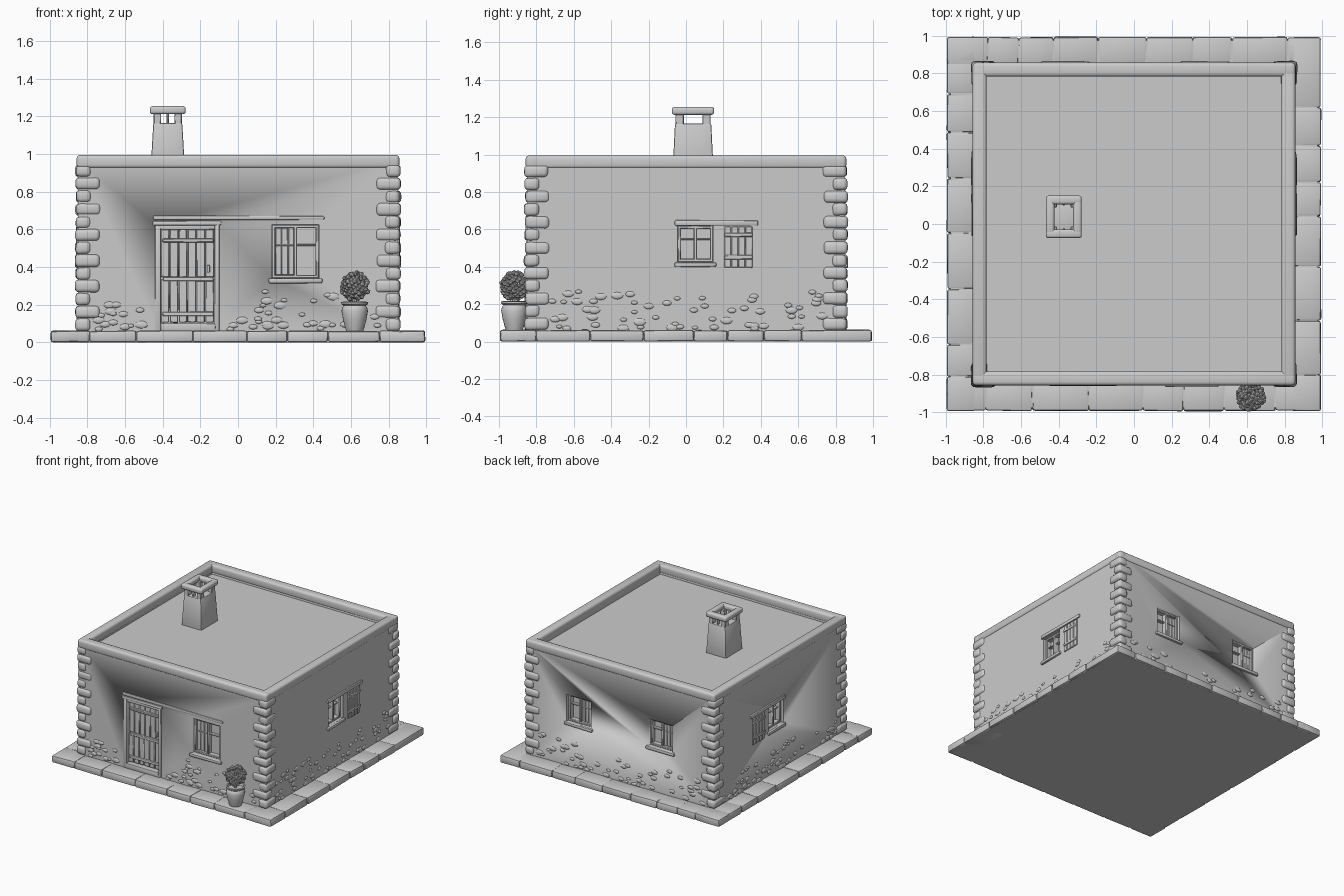
import bpy, bmesh, math, random
from mathutils import Vector, Matrix

if "Cube" in bpy.data.objects:
    bpy.data.objects.remove(bpy.data.objects["Cube"])

random.seed(4)
W = 0.85          # wall half width
Z0, ROOF, TOP = 0.06, 0.92, 0.995


def finish(name, bm, smooth=True):
    bmesh.ops.recalc_face_normals(bm, faces=bm.faces[:])
    me = bpy.data.meshes.new(name)
    bm.to_mesh(me)
    bm.free()
    ob = bpy.data.objects.new(name, me)
    bpy.context.collection.objects.link(ob)
    if smooth:
        bpy.ops.object.select_all(action='DESELECT')
        ob.select_set(True)
        bpy.context.view_layer.objects.active = ob
        bpy.ops.object.shade_smooth_by_angle(angle=math.radians(40))
    return ob


def boxes(name, items, bevel=0.0, seg=2, jitter=0.0):
    """One object from many (corner, corner) boxes."""
    bm = bmesh.new()
    for a, b in items:
        a, b = Vector(a), Vector(b)
        m = Matrix.Translation((a + b) / 2) @ Matrix.Diagonal([abs(v) for v in (b - a)] + [1])
        vs = bmesh.ops.create_cube(bm, size=1, matrix=m)['verts']
        for v in vs:
            v.co += Vector([random.uniform(-jitter, jitter) for _ in range(3)])
            v.co.z = max(v.co.z, 0)
        if bevel:
            es = list({e for v in vs for e in v.link_edges})
            off = min(bevel, 0.45 * min(abs(v) for v in (b - a)))
            bmesh.ops.bevel(bm, geom=es, offset=off, segments=seg, profile=0.5, affect='EDGES')
    return finish(name, bm)


def on_wall(side, u, d, z):
    """u along the wall, d outward from its face."""
    return {'front': (u, -W - d, z), 'back': (u, W + d, z),
            'right': (W + d, u, z), 'left': (-W - d, u, z)}[side]


def wbox(side, u0, u1, z0, z1, d0, d1):
    return on_wall(side, u0, d0, z0), on_wall(side, u1, d1, z1)


# Openings: side, u0, u1, z0, z1
windows = [('front', 0.18, 0.43, 0.34, 0.625),
           ('right', -0.045, 0.145, 0.425, 0.62), ('left', -0.045, 0.145, 0.425, 0.62),
           ('back', 0.265, 0.485, 0.42, 0.64), ('back', -0.475, -0.255, 0.42, 0.64)]
door = ('front', -0.44, -0.10, 0.10, 0.625)

# Walls with recessed openings and sunken roof
walls = boxes('walls', [((-W, -W, 0.03), (W, W, 0.97))])
cut = [wbox(*o, -0.06, 0.1) for o in windows + [door]]
cut.append(((-0.785, -0.785, ROOF), (0.785, 0.785, 1.2)))
cutter = boxes('wall_cutter', cut)
mod = walls.modifiers.new('openings', 'BOOLEAN')
mod.object, mod.solver = cutter, 'EXACT'
bpy.context.view_layer.objects.active = walls
bpy.ops.object.modifier_apply(modifier='openings')
bpy.data.objects.remove(cutter)

# Parapet coping
rim = []
for s in (-1, 1):
    rim.append(((-0.857, s * 0.857, 0.925), (0.857, s * 0.783, TOP)))
    rim.append(((s * 0.857, -0.857, 0.925), (s * 0.783, 0.857, TOP)))
boxes('parapet_coping', rim, 0.018, 3)

# Plinth: core slab and a border of worn stones
boxes('plinth', [((-0.975, -0.975, 0), (0.975, 0.975, 0.057))])
stones = []
for axis in (0, 1):
    for s in (-1, 1):
        p = -0.993
        while p < 0.99:
            q = p + random.uniform(0.16, 0.3)
            if q > 0.87:
                q = 0.993
            a, b = [p, s * 0.993, 0], [q, s * 0.84, 0.061]
            if axis:
                a[0], a[1], b[0], b[1] = a[1], a[0], b[1], b[0]
            stones.append((a, b))
            p = q
boxes('plinth_border_stones', stones, 0.012, 2, 0.003)

# Rounded corner quoins, long and short alternating
quoins = []
n = 13
h = (0.945 - Z0) / n
for sx in (-1, 1):
    for sy in (-1, 1):
        for i in range(n):
            lx, ly = (0.13, 0.08) if i % 2 else (0.08, 0.13)
            o = 0.862 + random.uniform(-0.003, 0.004)
            z = Z0 + i * h
            quoins.append(((sx * o, sy * o, z), (sx * (o - lx), sy * (o - ly), z + h)))
boxes('corner_quoins', quoins, 0.022, 3, 0.003)

# Exposed rubble at the foot of the walls
bm = bmesh.new()
for side in ('front', 'back', 'left', 'right'):
    for _ in range(60):
        u = random.uniform(-0.76, 0.76)
        z = Z0 + 0.01 + 0.2 * random.random() ** 1.6
        if side == 'front' and -0.49 < u < -0.05:
            continue
        r = random.uniform(0.016, 0.034)
        size = (0.008, r, r * 0.6) if side in ('left', 'right') else (r, 0.008, r * 0.6)
        m = Matrix.Translation(on_wall(side, u, 0, z)) @ Matrix.Diagonal(size + (1,))
        bmesh.ops.create_icosphere(bm, subdivisions=2, radius=1, matrix=m)
finish('rubble_stones', bm)

# Windows: frame, mullion, crossbar, sill
frames, sills = [], []
for side, a, b, c, d in windows:
    t, m = 0.018, (a + b) / 2
    for u0, u1, z0, z1 in ((a, a + t, c, d), (b - t, b, c, d), (a, b, c, c + t), (a, b, d - t, d),
                           (m - t / 2, m + t / 2, c, d)):
        frames.append(wbox(side, u0, u1, z0, z1, -0.065, -0.02))
    zc = c + 0.6 * (d - c)
    frames.append(wbox(side, a, b, zc, zc + 0.01, -0.065, -0.035))
    sills.append(wbox(side, a - 0.018, b + 0.018, c - 0.026, c, -0.04, 0.016))
boxes('window_frames', frames, 0.004, 1)
boxes('window_sills', sills, 0.008, 2, 0.002)

# Lintels
lintels = [wbox('front', -0.45, 0.46, 0.65, 0.672, -0.02, 0.008),
           wbox('front', -0.455, -0.09, 0.622, 0.645, -0.03, 0.01)]
for side in ('left', 'right'):
    lintels.append(wbox(side, -0.06, 0.385, 0.62, 0.648, -0.02, 0.012))
boxes('lintels', lintels, 0.007, 2, 0.002)

# Plank shutters: open beside the side windows, one closed leaf on the front and back windows
planks = []
for side in ('left', 'right'):
    for i in range(4):
        u = 0.205 + i * 0.038
        planks.append(wbox(side, u, u + 0.036, 0.395, 0.615, -0.005, 0.009))
    for z in (0.44, 0.56):
        planks.append(wbox(side, 0.205, 0.355, z, z + 0.022, 0.0, 0.015))
for side, a, b, c, d in windows:
    if side in ('front', 'back'):
        w = (b - a) / 2 - 0.022
        for i in range(3):
            u = a + 0.018 + i * w / 3
            planks.append(wbox(side, u, u + w / 3 - 0.002, c + 0.018, d - 0.018, -0.062, -0.038))
boxes('shutters', planks, 0.003, 1, 0.001)

# Split plank door with frame, rails and threshold
d = [wbox('front', -0.44, -0.41, 0.06, 0.625, -0.06, 0.006),
     wbox('front', -0.125, -0.10, 0.06, 0.625, -0.06, 0.006),
     wbox('front', -0.44, -0.10, 0.60, 0.625, -0.06, 0.0),
     wbox('front', -0.41, -0.12, 0.06, 0.10, -0.03, 0.01)]
boxes('door_frame', d, 0.005, 2, 0.002)
leaf = []
for i in range(6):
    u = -0.41 + i * 0.0475
    leaf.append(wbox('front', u, u + 0.045, 0.105, 0.335, -0.06, -0.022))
    leaf.append(wbox('front', u, u + 0.045, 0.345, 0.60, -0.06, -0.03))
for z in (0.14, 0.325, 0.53):
    leaf.append(wbox('front', -0.40, -0.13, z, z + 0.022, -0.05, -0.014))
boxes('door_planks', leaf, 0.004, 1, 0.0015)
boxes('door_handle', [wbox('front', -0.165, -0.15, 0.37, 0.41, -0.04, -0.01)], 0.004)

# Chimney: tapered stack, vent posts, ring cap
cx, cy = -0.373, 0.038
bm = bmesh.new()
vs = bmesh.ops.create_cube(bm, size=2)['verts']
for v in vs:
    hi = v.co.z > 0
    v.co = Vector((cx + v.co.x * (0.077 if hi else 0.092), cy + v.co.y * (0.097 if hi else 0.11),
                   1.165 if hi else ROOF - 0.02))
bmesh.ops.bevel(bm, geom=bm.edges[:], offset=0.008, segments=2, profile=0.5, affect='EDGES')
finish('chimney_stack', bm)
posts = []
for sx in (-1, 1):
    for sy in (-1, 1):
        posts.append(((cx + sx * 0.075, cy + sy * 0.094, 1.155), (cx + sx * 0.036, cy + sy * 0.05, 1.225)))
for sy in (-1, 1):
    posts.append(((cx - 0.006, cy + sy * 0.09, 1.155), (cx + 0.006, cy + sy * 0.06, 1.225)))
boxes('chimney_vent_posts', posts, 0.004, 1)
cap = []
for s in (-1, 1):
    cap.append(((cx - 0.095, cy + s * 0.113, 1.212), (cx + 0.095, cy + s * 0.066, 1.255)))
    cap.append(((cx + s * 0.095, cy - 0.113, 1.212), (cx + s * 0.05, cy + 0.113, 1.255)))
boxes('chimney_cap', cap, 0.014, 3)

# Turned flower pot
px, py = 0.62, -0.918
profile = [(0, 0.06), (0.045, 0.06), (0.05, 0.075), (0.062, 0.12), (0.07, 0.165), (0.066, 0.185),
           (0.058, 0.195), (0.071, 0.203), (0.072, 0.214), (0.06, 0.216), (0.055, 0.2), (0, 0.2)]
bm = bmesh.new()
pv = [bm.verts.new((r, 0, z)) for r, z in profile]
pe = [bm.edges.new(p) for p in zip(pv, pv[1:])]
bmesh.ops.spin(bm, geom=pv + pe, cent=(0, 0, 0), axis=(0, 0, 1), angle=2 * math.pi, steps=24)
bmesh.ops.remove_doubles(bm, verts=bm.verts[:], dist=1e-5)
bmesh.ops.translate(bm, verts=bm.verts[:], vec=(px, py, 0))
finish('flower_pot', bm)

# Bushy plant: stem and a ball of small blooms
bm = bmesh.new()
bmesh.ops.create_cone(bm, segments=8, radius1=0.012, radius2=0.012, depth=0.12, cap_ends=True,
                      matrix=Matrix.Translation((px, py, 0.24)))
N = 130
for i in range(N):
    z = 1 - 2 * (i + 0.5) / N
    r, a = math.sqrt(1 - z * z), i * 2.39996
    k = random.uniform(0.055, 0.075)
    c = Vector((px + k * r * math.cos(a), py + k * r * math.sin(a), 0.297 + z * k))
    bmesh.ops.create_icosphere(bm, subdivisions=1, radius=random.uniform(0.011, 0.016),
                               matrix=Matrix.Translation(c))
finish('plant', bm)
